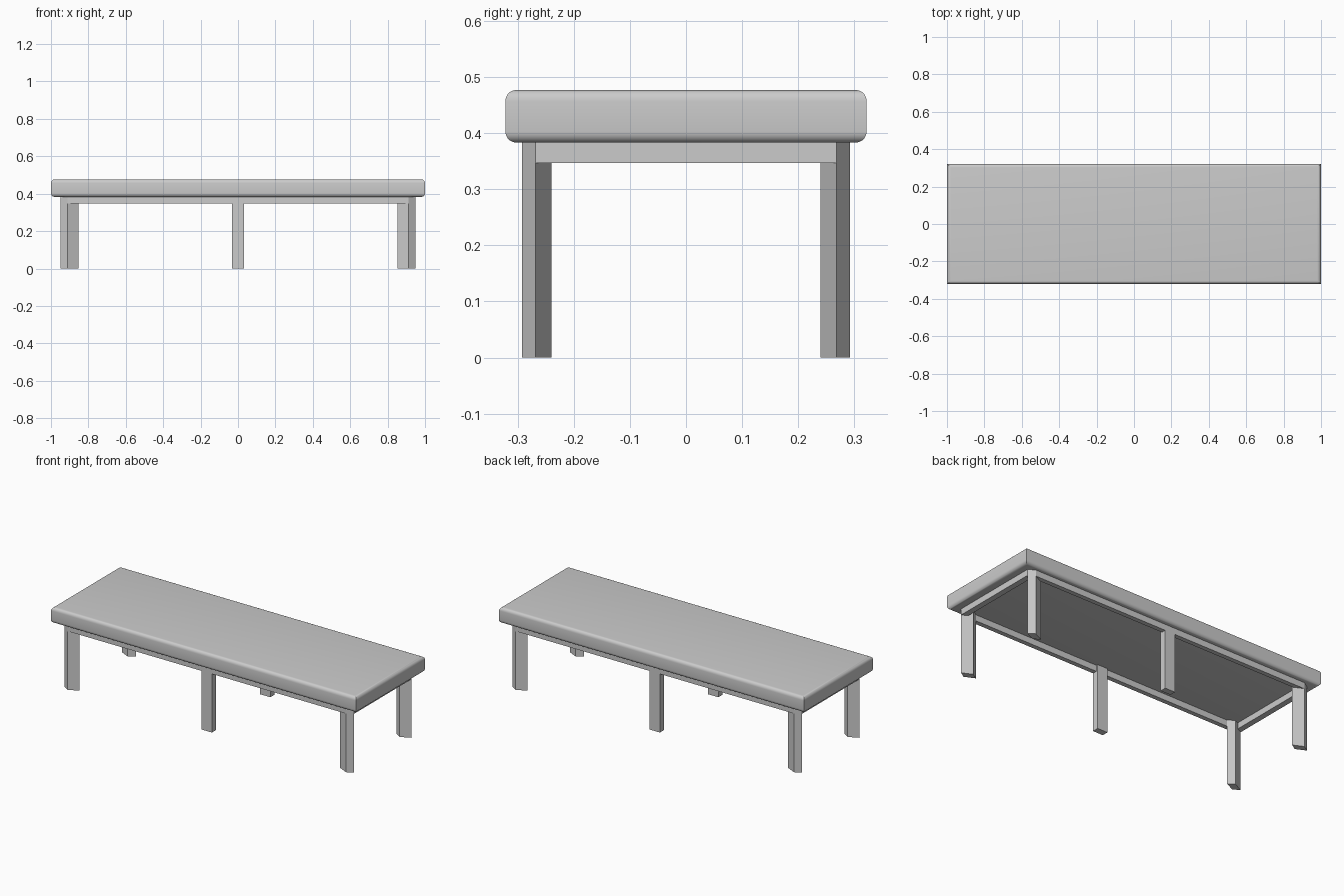
import bpy, bmesh

if "Cube" in bpy.data.objects:
    bpy.data.objects.remove(bpy.data.objects["Cube"])

def prism(name, pts, z0, z1):
    """Extrude a flat outline between two heights."""
    bm = bmesh.new()
    face = bm.faces.new([bm.verts.new((x, y, z0)) for x, y in pts])
    ext = bmesh.ops.extrude_face_region(bm, geom=[face])
    for v in ext["geom"]:
        if isinstance(v, bmesh.types.BMVert):
            v.co.z = z1
    bmesh.ops.recalc_face_normals(bm, faces=bm.faces[:])
    me = bpy.data.meshes.new(name)
    bm.to_mesh(me)
    bm.free()
    ob = bpy.data.objects.new(name, me)
    bpy.context.collection.objects.link(ob)
    return ob

def rect(x0, x1, y0, y1):
    return [(x0, y0), (x1, y0), (x1, y1), (x0, y1)]

SEAT_Z, RAIL_Z, TOP_Z = 0.383, 0.347, 0.477

# Cushion: slab with its top and bottom rims rounded, upright corners kept crisp
seat = prism("seat", rect(-1, 1, -0.322, 0.322), SEAT_Z, TOP_Z)
bm = bmesh.new()
bm.from_mesh(seat.data)
rims = [e for e in bm.edges if abs(e.verts[0].co.z - e.verts[1].co.z) < 1e-5]
bmesh.ops.bevel(bm, geom=rims, offset=0.02, segments=5, profile=0.5, affect='EDGES')
bm.to_mesh(seat.data)
bm.free()
bpy.context.view_layer.objects.active = seat
seat.select_set(True)
bpy.ops.object.shade_smooth_by_angle(angle=0.6)
seat.select_set(False)

# Corner legs: slanted section set diagonally, mirrored to all four corners
section = [(0.949, 0.268), (0.912, 0.292), (0.853, 0.2635), (0.89, 0.2395)]
for sy, depth in ((-1, "front"), (1, "back")):
    for sx, side in ((-1, "left"), (1, "right")):
        prism(f"{depth}_{side}_leg", [(x * sx, y * sy) for x, y in section], 0, SEAT_Z)
    # Middle leg and long rail
    prism(f"{depth}_middle_leg", [(x, y * sy) for x, y in rect(-0.033, 0.033, 0.255, 0.292)], 0, SEAT_Z)
    prism(f"{depth}_rail", [(x, y * sy) for x, y in
          [(-0.912, 0.292), (0.912, 0.292), (0.875, 0.265), (-0.875, 0.265)]], RAIL_Z, SEAT_Z)

# Short end rails
for sx, side in ((-1, "left"), (1, "right")):
    prism(f"{side}_rail", [(x * sx, y) for x, y in
          [(0.949, -0.268), (0.949, 0.268), (0.915, 0.25), (0.915, -0.25)]], RAIL_Z, SEAT_Z)
